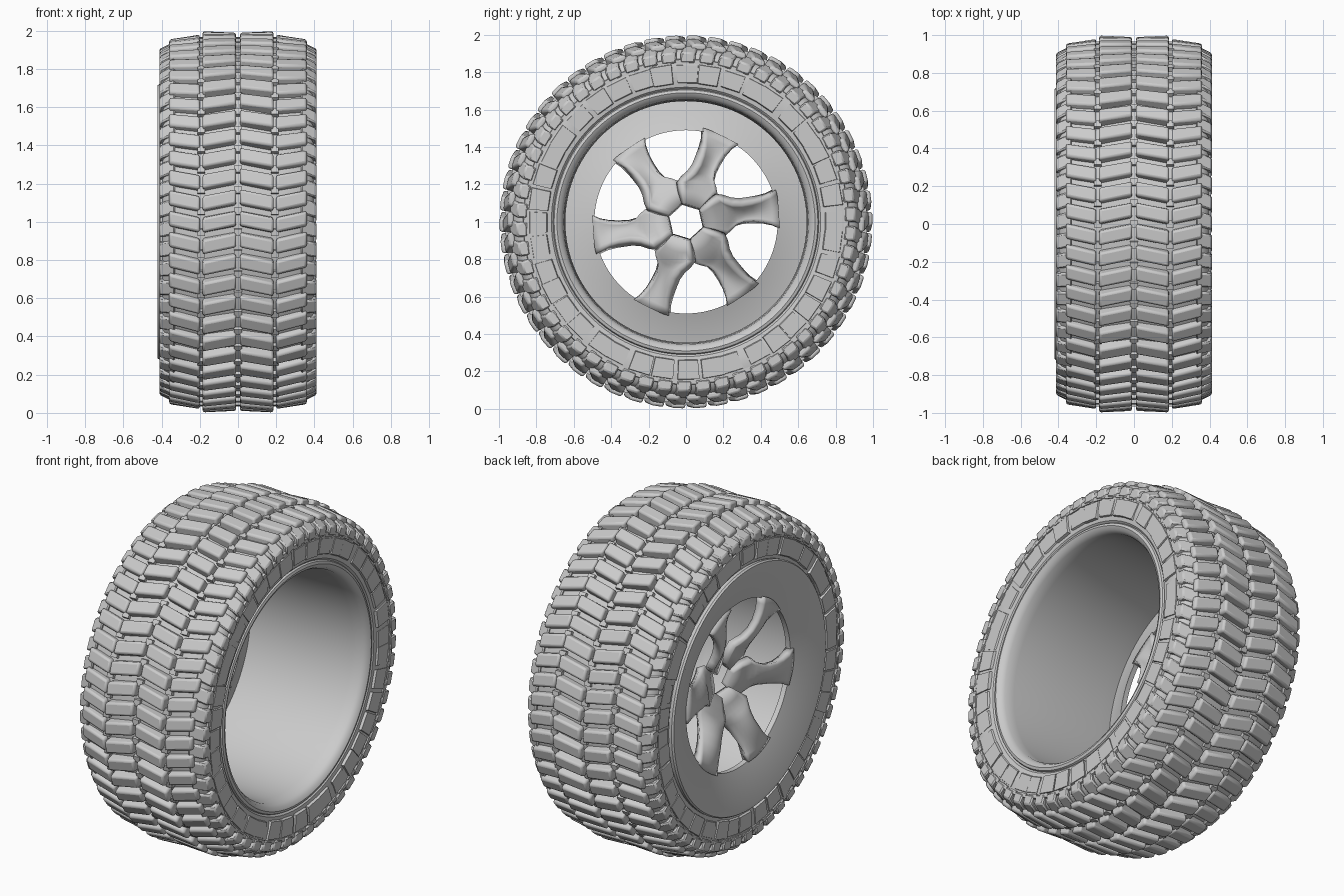
import bpy, bmesh, math, random
from math import sin, cos, pi, radians

if "Cube" in bpy.data.objects:
    bpy.data.objects.remove(bpy.data.objects["Cube"])

random.seed(4)
N = 54                      # tread pitches around the tyre
PITCH = 2 * pi / N


def pt(x, r, a):
    # axle along x, wheel centre at z = 1
    return (x, r * cos(a), 1 + r * sin(a))


def finish(bm, name, angle=35):
    bmesh.ops.recalc_face_normals(bm, faces=bm.faces)
    me = bpy.data.meshes.new(name)
    bm.to_mesh(me)
    bm.free()
    ob = bpy.data.objects.new(name, me)
    bpy.context.collection.objects.link(ob)
    bpy.ops.object.select_all(action='DESELECT')
    ob.select_set(True)
    bpy.context.view_layer.objects.active = ob
    bpy.ops.object.shade_smooth_by_angle(angle=radians(angle))
    return ob


def lathe(name, prof, seg=72, closed=True, angle=35):
    bm = bmesh.new()
    rings = [[bm.verts.new(pt(x, r, 2 * pi * k / seg)) for k in range(seg)] for x, r in prof]
    n = len(rings)
    for i in range(n if closed else n - 1):
        a, b = rings[i], rings[(i + 1) % n]
        for k in range(seg):
            j = (k + 1) % seg
            bm.faces.new((a[k], a[j], b[j], b[k]))
    return finish(bm, name, angle)


def block(bm, a, xs, offs, half, base, top, taper=0.8):
    # one slanted lug: ends at xs, angular offsets offs, base and top radii per end
    v = []
    for x, o, rb, rt in zip(xs, offs, base, top):
        for r, h in ((rb, half), (rt, half * taper)):
            v += [bm.verts.new(pt(x, r, a + o - h)), bm.verts.new(pt(x, r, a + o + h))]
    for f in ((0, 1, 3, 2), (4, 6, 7, 5), (0, 4, 5, 1), (2, 3, 7, 6), (0, 2, 6, 4), (1, 5, 7, 3)):
        bm.faces.new([v[i] for i in f])


def bevel(ob, w, seg=2):
    m = ob.modifiers.new("bevel", 'BEVEL')
    m.width, m.segments = w, seg


# tyre body
half_prof = [(.37, .70), (.39, .72), (.40, .78), (.40, .86), (.385, .90), (.35, .925), (.2, .945)]
prof = half_prof + [(0, .95)] + [(-x, r) for x, r in reversed(half_prof)]
lathe("tyre_body", prof, 108, False)

# main tread: four zigzag rows of lugs
bm = bmesh.new()
rows = [(-.36, -.20, .018, -.018, .955, .98), (-.185, -.01, -.018, .018, .998, .99),
        (.01, .185, .018, -.018, .99, .998), (.20, .36, -.018, .018, .98, .955)]
for i, (x0, x1, o0, o1, t0, t1) in enumerate(rows):
    for k in range(N):
        # front of the wheel is at angle pi, where a growing angle means down
        block(bm, k * PITCH, (x0, x1), (-o0, -o1), PITCH * .40,
              (.92, .92), (t0, t1), .8)
bevel(finish(bm, "tread_lugs"), .012)

# small tie bars in the grooves between rows
bm = bmesh.new()
for x in (-.193, 0, .193):
    for k in range(N):
        block(bm, (k + .5) * PITCH, (x - .02, x + .02), (0, 0), PITCH * .2, (.92, .92), (.968, .968))
finish(bm, "tread_tie_bars")

# shoulder lugs and sidewall pads on both sides
bm = bmesh.new()
for s in (-1, 1):
    for k in range(N):
        block(bm, (k + .25) * PITCH, (s * .33, s * .412), (0, .02), PITCH * .40,
              (.86, .85), (.945, .905), .9)
bevel(finish(bm, "shoulder_lugs"), .008, 1)

bm = bmesh.new()
for s in (-1, 1):
    for k in range(40):
        d = random.uniform(0, .008)
        block(bm, (k + random.uniform(-.15, .15)) * 2 * pi / 40, (s * .375, s * (.402 + d)),
              (0, .01), pi / 40 * .88, (.735, .75 - d), (.85, .835 + d), 1)
    for k in range(N):
        block(bm, (k + .7) * PITCH, (s * .38, s * .408), (0, 0), PITCH * .35, (.845, .845), (.875, .868), 1)
finish(bm, "sidewall_pads")

# rim barrel with rounded inner lip
lathe("rim_barrel", [(.34, .71), (.37, .715), (.39, .705), (.395, .69), (.385, .67), (.36, .655),
                     (.30, .65), (.0, .645), (-.30, .65), (-.38, .655), (-.39, .70),
                     (-.30, .68), (0, .665), (.30, .675)], 96)

# concave outer face ring
lathe("rim_face", [(-.38, .715), (-.41, .722), (-.42, .715), (-.42, .70), (-.345, .49),
                   (-.315, .49), (-.375, .655)], 96, angle=25)

# six twisted spokes meeting at a hexagonal bore
bm = bmesh.new()
spoke = [(.10, 30, -.215), (.16, 30, -.225), (.215, 29.5, -.24), (.235, 22, -.25), (.265, 14.5, -.262),
         (.31, 10.5, -.28), (.36, 9.5, -.298), (.41, 9.5, -.312), (.46, 10.5, -.325), (.50, 12, -.335)]
M = 8
for k in range(6):
    grid = []
    for i, (r, half, x) in enumerate(spoke):
        swirl = -4 * (1 - i / 9) + 0
        row = []
        for j in range(M + 1):
            s = 2 * j / M - 1
            a = radians(8 + 60 * k - swirl + s * half)
            rr = r * .866 / cos(radians(30 * s)) if i == 0 else r
            lift = .035 * s * sin(pi * min(1, .15 + i / 9 * .85)) - .03 * (1 - s * s) * sin(pi * i / 9)
            row.append(bm.verts.new(pt(x + lift, rr, a)))
        grid.append(row)
    for a, b in zip(grid, grid[1:]):
        for j in range(M):
            bm.faces.new((a[j], a[j + 1], b[j + 1], b[j]))
ob = finish(bm, "spokes", 40)
m = ob.modifiers.new("thickness", 'SOLIDIFY')
m.thickness, m.offset = .05, 0
